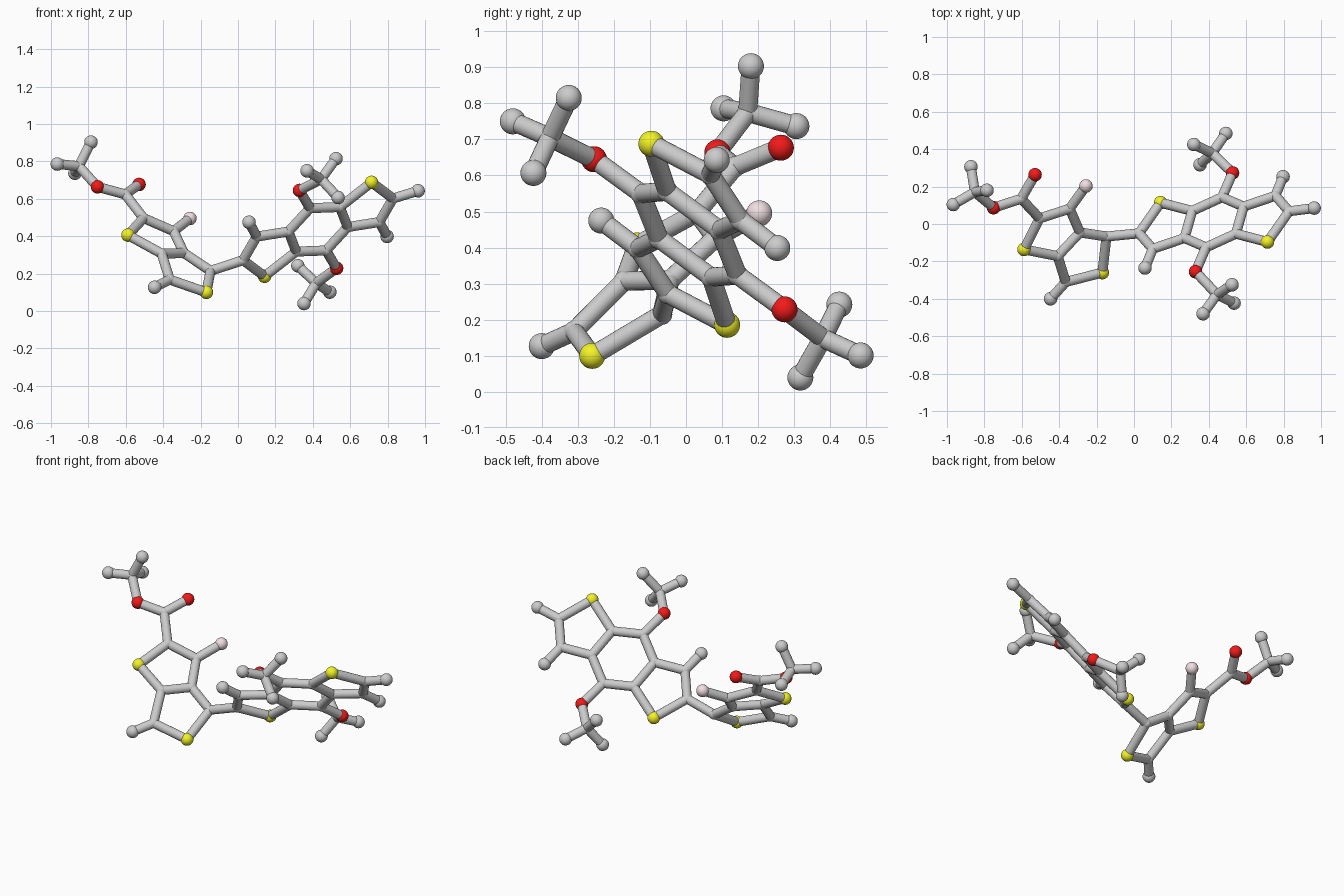
import bpy, bmesh
from mathutils import Vector, Matrix

if "Cube" in bpy.data.objects:
    bpy.data.objects.remove(bpy.data.objects["Cube"])

BALL, JOINT, ROD = 0.036, 0.029, 0.0265
CENTRE = Vector((0.428, 0.009, 0.437))   # symmetry point of the right-hand three-ring unit


def flip(p):
    return tuple(2 * CENTRE - Vector(p))


# Left two-ring unit with its side chain
carbon = [(-.851, .171, .775), (-.603, .135, .624), (-.505, .03, .497),
          (-.344, .082, .427), (-.289, -.045, .31), (-.408, -.172, .307),
          (-.365, -.31, .168), (-.147, -.067, .215)]
sulfur = [(-.588, -.136, .406), (-.169, -.26, .1)]
oxygen = [(-.751, .087, .664), (-.529, .263, .677)]
fluorine = [(-.257, .203, .495)]
ends = [(-.786, .18, .903), (-.966, .104, .786), (-.872, .306, .737),
        (-.446, -.4, .127), (.963, .085, .643)]

# Right three-ring unit: half of it, then point-mirrored
half_carbon = [(.027, -.05, .272), (.1, -.133, .398), (.27, -.075, .425),
               (.311, .07, .318), (.385, -.125, .55)]
for group, half in ((carbon, half_carbon),
                    (sulfur, [(.142, .114, .186)]),
                    (oxygen, [(.329, -.255, .645)]),
                    (ends, [(.059, -.235, .475)])):
    group += half + [flip(p) for p in half]

# Two three-pronged side groups
carbon += [(.418, .379, .149), (.444, -.377, .705)]
ends += [(.32, .425, .242), (.491, .484, .101), (.353, .317, .04),
         (.535, -.423, .607), (.524, -.325, .815), (.369, -.48, .75)]


def finish(bm, name, colour=None):
    me = bpy.data.meshes.new(name)
    bm.to_mesh(me)
    bm.free()
    ob = bpy.data.objects.new(name, me)
    bpy.context.collection.objects.link(ob)
    if colour:
        mat = bpy.data.materials.new(name + "_colour")
        mat.diffuse_color = (*colour, 1)
        mat.use_nodes = True
        mat.node_tree.nodes["Principled BSDF"].inputs["Base Color"].default_value = mat.diffuse_color
        me.materials.append(mat)
    bpy.ops.object.select_all(action='DESELECT')
    ob.select_set(True)
    bpy.context.view_layer.objects.active = ob
    bpy.ops.object.shade_smooth_by_angle()
    return ob


def balls(name, points, radius, colour=None):
    bm = bmesh.new()
    for p in points:
        bmesh.ops.create_uvsphere(bm, u_segments=32, v_segments=16, radius=radius,
                                  matrix=Matrix.Translation(p))
    finish(bm, name, colour)


# Balls
balls("joint_balls", carbon, JOINT)
balls("end_balls", ends, BALL)
balls("yellow_balls", sulfur, BALL, (.9, .9, .02))
balls("red_balls", oxygen, BALL, (.9, .01, .01))
balls("pink_ball", fluorine, BALL, (.88, .74, .76))

# Rods between neighbouring balls (never between two end balls)
inner = [Vector(p) for p in carbon + sulfur + oxygen + fluorine]
outer = [Vector(p) for p in ends]
pairs = [(a, b) for i, a in enumerate(inner) for b in inner[i + 1:] + outer
         if (a - b).length < 0.235]
bm = bmesh.new()
for a, b in pairs:
    turn = (b - a).to_track_quat('Z', 'Y').to_matrix().to_4x4()
    bmesh.ops.create_cone(bm, cap_ends=True, segments=20, radius1=ROD, radius2=ROD,
                          depth=(b - a).length,
                          matrix=Matrix.Translation((a + b) / 2) @ turn)
finish(bm, "rods")
